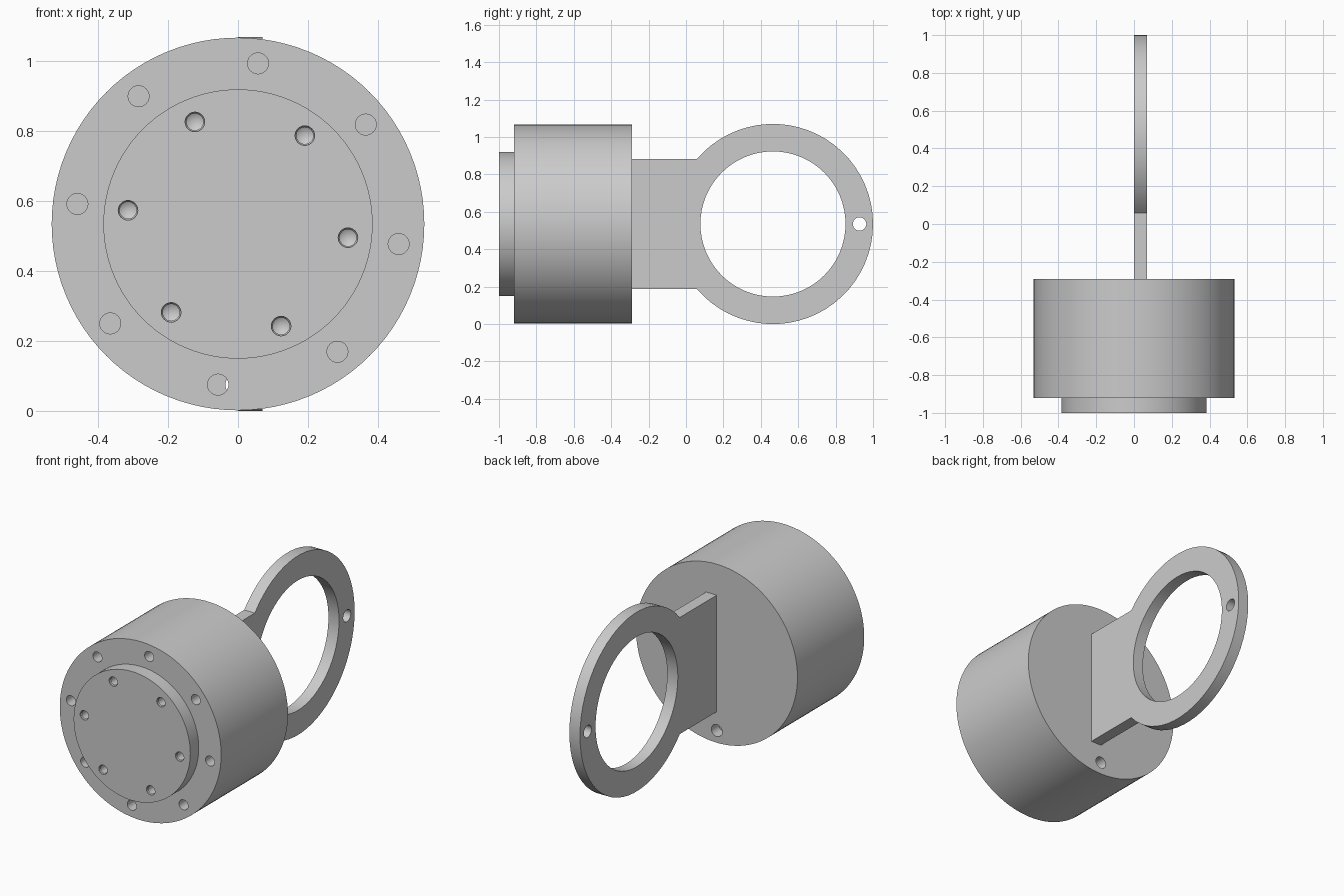
import bpy, bmesh
from math import sin, cos, asin, pi, radians

if "Cube" in bpy.data.objects:
    bpy.data.objects.remove(bpy.data.objects["Cube"], do_unlink=True)

AXIS_Z = 0.535      # height of the main axis
R_BODY = 0.533
TURN = radians(-7.1)  # rotation of both bolt patterns

grey = bpy.data.materials.new("plain grey")
grey.use_nodes = True
grey.diffuse_color = (0.6, 0.6, 0.6, 1)
grey.node_tree.nodes["Principled BSDF"].inputs["Base Color"].default_value = (0.6, 0.6, 0.6, 1)


def make_object(name, bm):
    bmesh.ops.remove_doubles(bm, verts=bm.verts[:], dist=1e-5)
    bmesh.ops.recalc_face_normals(bm, faces=bm.faces[:])
    mesh = bpy.data.meshes.new(name)
    bm.to_mesh(mesh)
    bm.free()
    mesh.materials.append(grey)
    obj = bpy.data.objects.new(name, mesh)
    bpy.context.collection.objects.link(obj)
    return obj


def lathe(bm, profile, segs, x=0.0, z=AXIS_Z):
    """Turn (radius, y) pairs around an axis parallel to y."""
    rings = [[bm.verts.new((x + r * cos(2 * pi * i / segs), y, z + r * sin(2 * pi * i / segs)))
              for i in range(segs)] for r, y in profile]
    for a, b in zip(rings, rings[1:]):
        for i in range(segs):
            j = (i + 1) % segs
            bm.faces.new((a[i], a[j], b[j], b[i]))
    for ring, (r, y) in zip((rings[0], rings[-1]), (profile[0], profile[-1])):
        if r > 0:
            bm.faces.new(ring)


def extrude_x(bm, outline, x0, x1):
    """Extrude a (y, z) outline along x."""
    face = bm.faces.new([bm.verts.new((x0, y, z)) for y, z in outline])
    new = bmesh.ops.extrude_face_region(bm, geom=[face])["geom"]
    verts = [v for v in new if isinstance(v, bmesh.types.BMVert)]
    bmesh.ops.translate(bm, verts=verts, vec=(x1 - x0, 0, 0))


def circle(y, z, r, segs):
    return [(y + r * cos(2 * pi * i / segs), z + r * sin(2 * pi * i / segs)) for i in range(segs)]


def cut(obj, bm):
    """Subtract the cutter mesh and drop the helper."""
    cutter = make_object("cutter", bm)
    cutter.hide_render = True
    mod = obj.modifiers.new("holes", "BOOLEAN")
    mod.operation = "DIFFERENCE"
    mod.solver = "EXACT"
    mod.object = cutter
    bpy.context.view_layer.update()
    evaluated = obj.evaluated_get(bpy.context.evaluated_depsgraph_get())
    mesh = bpy.data.meshes.new_from_object(evaluated)
    obj.modifiers.clear()
    obj.data = mesh
    bpy.data.objects.remove(cutter, do_unlink=True)


def smooth(obj):
    bpy.ops.object.select_all(action="DESELECT")
    obj.select_set(True)
    bpy.context.view_layer.objects.active = obj
    bpy.ops.object.shade_smooth_by_angle(angle=radians(30))


# Housing with the raised front boss
bm = bmesh.new()
lathe(bm, [(0.385, -1), (0.385, -0.92), (R_BODY, -0.92), (R_BODY, -0.36)], 96)
housing = make_object("housing", bm)

# Bolt holes: eight plain ones in the flange, six drilled with conical tips in the boss
bm = bmesh.new()
for count, radius, profile in (
        (8, 0.463, [(0.03, -0.95), (0.03, -0.34)]),
        (6, 0.317, [(0.028, -1.02), (0.028, -0.995), (0.024, -0.99), (0.024, -0.87), (0, -0.855)])):
    for k in range(count):
        a = TURN + 2 * pi * k / count
        lathe(bm, profile, 24, radius * cos(a), AXIS_Z + radius * sin(a))
cut(housing, bm)
smooth(housing)

# Rear cap with its single cable hole
bm = bmesh.new()
lathe(bm, [(R_BODY, -0.36), (R_BODY, -0.29)], 96)
rear_cap = make_object("rear_cap", bm)
bm = bmesh.new()
lathe(bm, [(0.036, -0.4), (0.036, -0.25)], 24, 0, 0.075)
cut(rear_cap, bm)
smooth(rear_cap)

# Flat bracket: straight neck running into a ring
ring_y, ring_r, neck = 0.465, 0.535, 0.348
start = -pi + asin(neck / ring_r)
steps = 48
outline = [(-0.29, AXIS_Z + neck), (-0.29, AXIS_Z - neck)]
for i in range(steps + 1):
    a = start - 2 * start * i / steps
    outline.append((ring_y + ring_r * cos(a), AXIS_Z + ring_r * sin(a)))
bm = bmesh.new()
extrude_x(bm, outline, 0, 0.07)
bracket = make_object("ring_bracket", bm)
bm = bmesh.new()
extrude_x(bm, circle(ring_y, AXIS_Z, 0.388, 64), -0.1, 0.2)
extrude_x(bm, circle(0.928, AXIS_Z, 0.036, 24), -0.1, 0.2)
cut(bracket, bm)
smooth(bracket)
